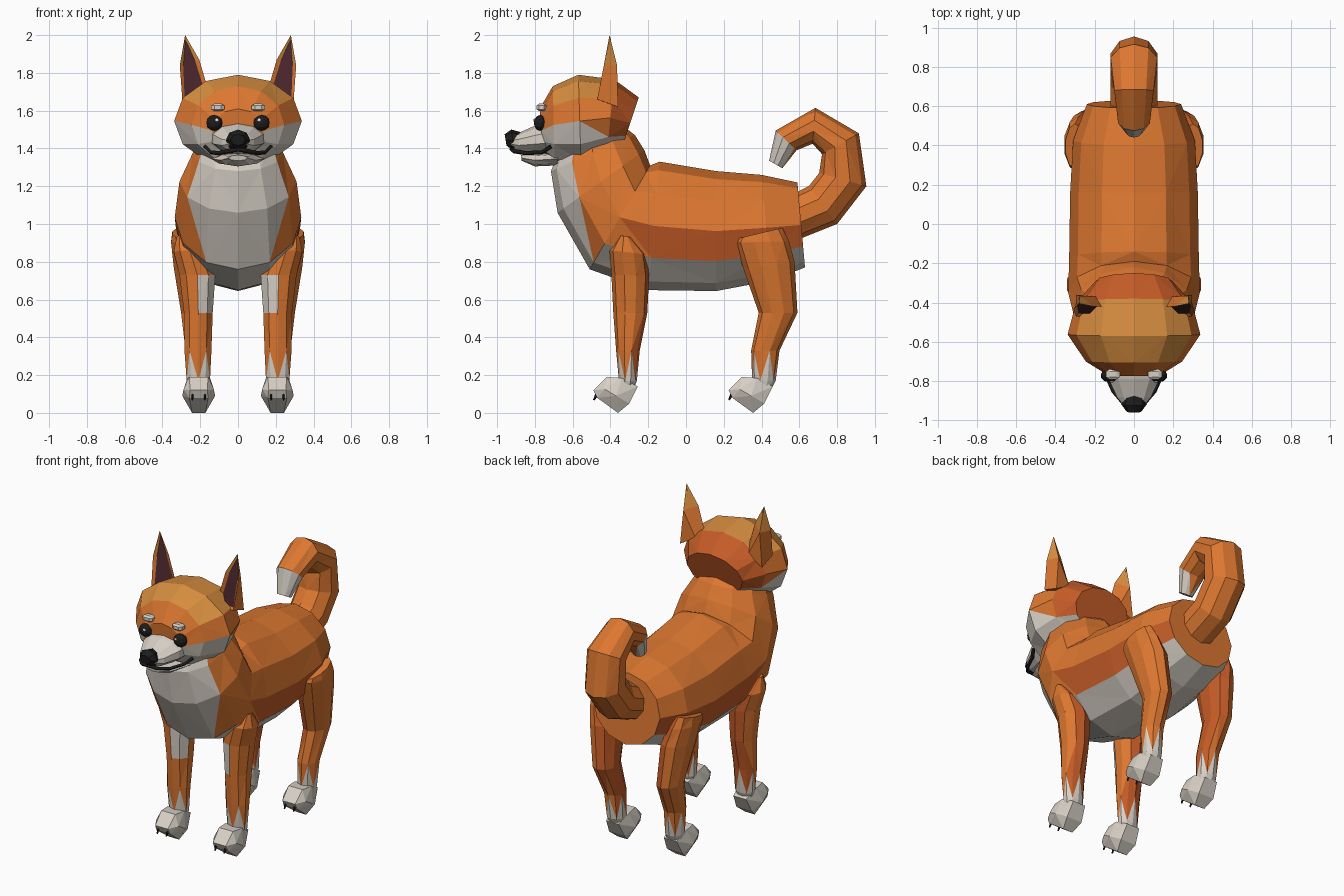
import bpy, bmesh, math
from mathutils import Vector

if "Cube" in bpy.data.objects:
    bpy.data.objects.remove(bpy.data.objects["Cube"])

# Palette
COLOURS = [("orange fur", (0.72, 0.185, 0.03)), ("rust fur", (0.55, 0.105, 0.02)),
           ("golden fur", (0.68, 0.27, 0.05)), ("cream fur", (0.68, 0.63, 0.56)),
           ("black", (0.012, 0.012, 0.013)), ("dark ear", (0.065, 0.018, 0.025)),
           ("white shine", (0.8, 0.8, 0.8))]
MATS = []
for label, rgb in COLOURS:
    m = bpy.data.materials.new(label)
    m.diffuse_color = (*rgb, 1)
    m.use_nodes = True
    m.node_tree.nodes["Principled BSDF"].inputs["Base Color"].default_value = m.diffuse_color
    MATS.append(m)
ORANGE, RUST, GOLD, CREAM, BLACK, EAR, SHINE = range(7)


def finish(name, bm, rule, side=1):
    """Mirror if needed, colour each face by rule(centre, normal) and link."""
    bmesh.ops.recalc_face_normals(bm, faces=bm.faces)
    for f in bm.faces:
        f.normal_update()
        f.material_index = rule(f.calc_center_median(), f.normal) if callable(rule) else rule
    if side < 0:
        bmesh.ops.scale(bm, vec=(-1, 1, 1), verts=bm.verts)
        bmesh.ops.reverse_faces(bm, faces=bm.faces)
    me = bpy.data.meshes.new(name)
    bm.to_mesh(me)
    bm.free()
    for m in MATS:
        me.materials.append(m)
    ob = bpy.data.objects.new(name, me)
    bpy.context.collection.objects.link(ob)
    return ob


def loft(name, rings, rule, n=10, side=1, xc=None):
    """Rings are (y, z) of one edge, (y, z) of the opposite edge, half width, centre x."""
    bm = bmesh.new()
    rows = []
    for r in rings:
        py, pz, qy, qz, w = r[:5]
        cx = r[5] if len(r) > 5 else 0
        row = []
        for k in range(n):
            a = 2 * math.pi * k / n
            c = math.cos(a)
            row.append(bm.verts.new((cx + w * math.sin(a), (py + qy) / 2 + c * (py - qy) / 2,
                                     (pz + qz) / 2 + c * (pz - qz) / 2)))
        rows.append(row)
    for i in range(len(rows) - 1):
        for k in range(n):
            a, b = rows[i][k], rows[i][(k + 1) % n]
            d, c = rows[i + 1][k], rows[i + 1][(k + 1) % n]
            tris = ((a, b, c), (a, c, d)) if (i + k) % 2 else ((a, b, d), (b, c, d))
            for t in tris:
                bm.faces.new(t)
    bm.faces.new(rows[0])
    bm.faces.new(rows[-1])
    return finish(name, bm, rule, side)


def blob(name, pos, size, rule, side=1, box=False):
    bm = bmesh.new()
    if box:
        bmesh.ops.create_cube(bm, size=2)
        bmesh.ops.bevel(bm, geom=bm.edges[:], offset=0.5, segments=1, affect='EDGES')
    else:
        bmesh.ops.create_icosphere(bm, subdivisions=2, radius=1)
    bmesh.ops.scale(bm, vec=size, verts=bm.verts)
    bmesh.ops.translate(bm, vec=pos, verts=bm.verts)
    return finish(name, bm, rule, side)


# Body with neck, cream bib and belly
def body_rule(c, n):
    if c.y > 0.59:
        return ORANGE
    if n.z < -0.66 or (n.y < -0.42 and abs(c.x) < 0.225):
        return CREAM
    return RUST if n.z < -0.12 and c.y > -0.28 and c.z < 1.0 else ORANGE


loft("body", [(0.59, 1.22, 0.63, 0.77, 0.24), (0.40, 1.26, 0.45, 0.70, 0.31),
              (0.16, 1.28, 0.16, 0.645, 0.325), (-0.14, 1.33, -0.20, 0.65, 0.33),
              (-0.19, 1.31, -0.51, 0.76, 0.335), (-0.22, 1.39, -0.68, 1.06, 0.31),
              (-0.27, 1.47, -0.715, 1.28, 0.24), (-0.36, 1.54, -0.66, 1.42, 0.20)],
     body_rule, 12)


# Head with golden crown and cream cheeks
def head_rule(c, n):
    if n.z < -0.75 and c.y < -0.36:
        return CREAM
    if n.y > 0.55:
        return RUST
    if c.z < 1.50 and abs(c.x) > 0.13 and c.y < -0.32:
        return CREAM
    if n.z > 0.5 and c.z > 1.66 and c.y < -0.38:
        return GOLD
    return ORANGE


loft("head", [(-0.25, 1.67, -0.34, 1.40, 0.20), (-0.38, 1.765, -0.42, 1.36, 0.295),
              (-0.57, 1.79, -0.555, 1.30, 0.338), (-0.705, 1.73, -0.695, 1.32, 0.245),
              (-0.775, 1.61, -0.755, 1.38, 0.14)], head_rule, 12)

# Muzzle, jaw and nose
loft("muzzle", [(-0.70, 1.55, -0.70, 1.37, 0.155), (-0.79, 1.525, -0.79, 1.37, 0.135),
                (-0.88, 1.485, -0.89, 1.38, 0.09), (-0.93, 1.465, -0.925, 1.40, 0.05)], CREAM)
loft("lower_jaw", [(-0.68, 1.38, -0.68, 1.31, 0.14), (-0.80, 1.37, -0.80, 1.305, 0.09),
                   (-0.875, 1.365, -0.87, 1.335, 0.05)], CREAM, 8)
loft("nose", [(-0.87, 1.485, -0.88, 1.395, 0.05), (-0.925, 1.50, -0.91, 1.385, 0.065),
              (-0.96, 1.475, -0.95, 1.415, 0.038)], BLACK, 8)

# Mouth line
cu = bpy.data.curves.new("mouth", 'CURVE')
cu.dimensions = '3D'
cu.bevel_depth = 0.011
cu.bevel_resolution = 0
half = [(0.175, -0.715, 1.41), (0.145, -0.76, 1.38), (0.105, -0.85, 1.375), (0.055, -0.91, 1.385)]
pts = half + [(0, -0.925, 1.395)] + [(-x, y, z) for x, y, z in reversed(half)]
sp = cu.splines.new('POLY')
sp.points.add(len(pts) - 1)
for p, co in zip(sp.points, pts):
    p.co = (*co, 1)
cu.materials.append(MATS[BLACK])
mouth = bpy.data.objects.new("mouth", cu)
bpy.context.collection.objects.link(mouth)
bpy.context.view_layer.objects.active = mouth
mouth.select_set(True)
bpy.ops.object.convert(target='MESH')
mouth.select_set(False)


# Ear with a sunken dark inside
def ear(name, side):
    bm = bmesh.new()
    front = [bm.verts.new(p) for p in [(0.155, -0.42, 1.70), (0.215, -0.475, 1.66),
             (0.295, -0.47, 1.66), (0.308, -0.435, 1.84), (0.28, -0.405, 2.0), (0.205, -0.42, 1.87)]]
    back = [bm.verts.new(p) for p in [(0.19, -0.37, 1.68), (0.295, -0.36, 1.62), (0.275, -0.365, 1.84)]]
    a, b, c, d, t, e = front
    f, g, h = back
    face = bm.faces.new(front)
    for q in [(c, g, h, d), (d, h, t), (t, h, e), (e, h, f, a), (f, h, g), (a, f, g, b), (b, g, c)]:
        bm.faces.new(q)
    bmesh.ops.recalc_face_normals(bm, faces=bm.faces)
    bmesh.ops.inset_region(bm, faces=[face], thickness=0.021, depth=-0.012)
    inner = face.calc_center_median().copy()
    return finish(name, bm, lambda p, n: EAR if (p - inner).length < 1e-4 else
                  (GOLD if p.z > 1.85 else ORANGE), side)


# Paw shape: (y, z, half width) pairs wrapped in a hull
PAW = [(-0.49, 0.12, 0.045), (-0.47, 0.08, 0.05), (-0.42, 0.19, 0.05), (-0.43, 0.125, 0.08),
       (-0.34, 0.185, 0.06), (-0.36, 0.0, 0.035), (-0.37, 0.09, 0.087), (-0.255, 0.14, 0.045),
       (-0.30, 0.05, 0.055)]


def paw(name, dy, side):
    bm = bmesh.new()
    for y, z, w in PAW:
        for s in (-1, 1):
            bm.verts.new((0.208 + s * w, y + dy, z))
    bmesh.ops.convex_hull(bm, input=bm.verts)
    finish(name + "_paw", bm, CREAM, side)
    for i, dx in enumerate((-0.033, 0.033)):
        x = 0.208 + dx
        loft(f"{name}_claw_{i + 1}", [(-0.475 + dy, 0.115, -0.455 + dy, 0.105, 0.009, x),
                                      (-0.492 + dy, 0.07, -0.484 + dy, 0.066, 0.004, x)], BLACK, 6, side)


# Legs are stacked level rings; cream spikes rise from the paws
def leg_rule(front):
    def rule(c, n):
        if c.z < 0.25:
            return CREAM
        if front and 0.53 < c.z < 0.75 and n.x < 0.1 and n.y < -0.1:
            return CREAM
        if front:
            return RUST if n.y > 0.6 else ORANGE
        return RUST if n.x < -0.35 else ORANGE
    return rule


FRONT = [(-0.35, 0.94, -0.29, 0.93, 0.035, 0.29), (-0.405, 0.86, -0.21, 0.84, 0.09, 0.255),
         (-0.395, 0.73, -0.195, 0.73, 0.10, 0.215), (-0.385, 0.53, -0.205, 0.53, 0.08, 0.21),
         (-0.37, 0.33, -0.245, 0.33, 0.075, 0.212), (-0.355, 0.17, -0.26, 0.17, 0.065, 0.21),
         (-0.345, 0.12, -0.28, 0.12, 0.05, 0.21)]
HIND = [(0.28, 0.925, 0.51, 0.98, 0.05, 0.30), (0.262, 0.90, 0.545, 0.91, 0.075, 0.283),
        (0.305, 0.76, 0.575, 0.80, 0.09, 0.255), (0.385, 0.53, 0.59, 0.53, 0.075, 0.23),
        (0.345, 0.33, 0.495, 0.33, 0.066, 0.215), (0.35, 0.17, 0.475, 0.17, 0.06, 0.21),
        (0.37, 0.12, 0.45, 0.12, 0.05, 0.21)]

# Paired parts
for side, tag in ((1, "right"), (-1, "left")):
    ear(f"{tag}_ear", side)
    loft(f"{tag}_front_leg", FRONT, leg_rule(True), 10, side)
    loft(f"{tag}_hind_leg", HIND, leg_rule(False), 10, side)
    paw(f"{tag}_front", 0, side)
    paw(f"{tag}_hind", 0.715, side)
    blob(f"{tag}_eye", (0.125, -0.772, 1.535), (0.044, 0.034, 0.042), BLACK, side)
    blob(f"{tag}_eye_shine", (0.112, -0.803, 1.55), (0.01, 0.005, 0.009), SHINE, side)
    blob(f"{tag}_brow", (0.107, -0.765, 1.617), (0.036, 0.026, 0.02), CREAM, side, True)

# Curled tail with a cream tip
loft("tail", [(0.60, 0.92, 0.59, 1.17, 0.125), (0.80, 1.00, 0.65, 1.20, 0.125),
              (0.955, 1.20, 0.705, 1.27, 0.125), (0.915, 1.48, 0.72, 1.37, 0.125),
              (0.685, 1.615, 0.67, 1.425, 0.105), (0.475, 1.495, 0.585, 1.39, 0.085),
              (0.44, 1.335, 0.51, 1.295, 0.045)],
     lambda c, n: CREAM if c.y < 0.545 and 1.28 < c.z < 1.47 else ORANGE, 10)
